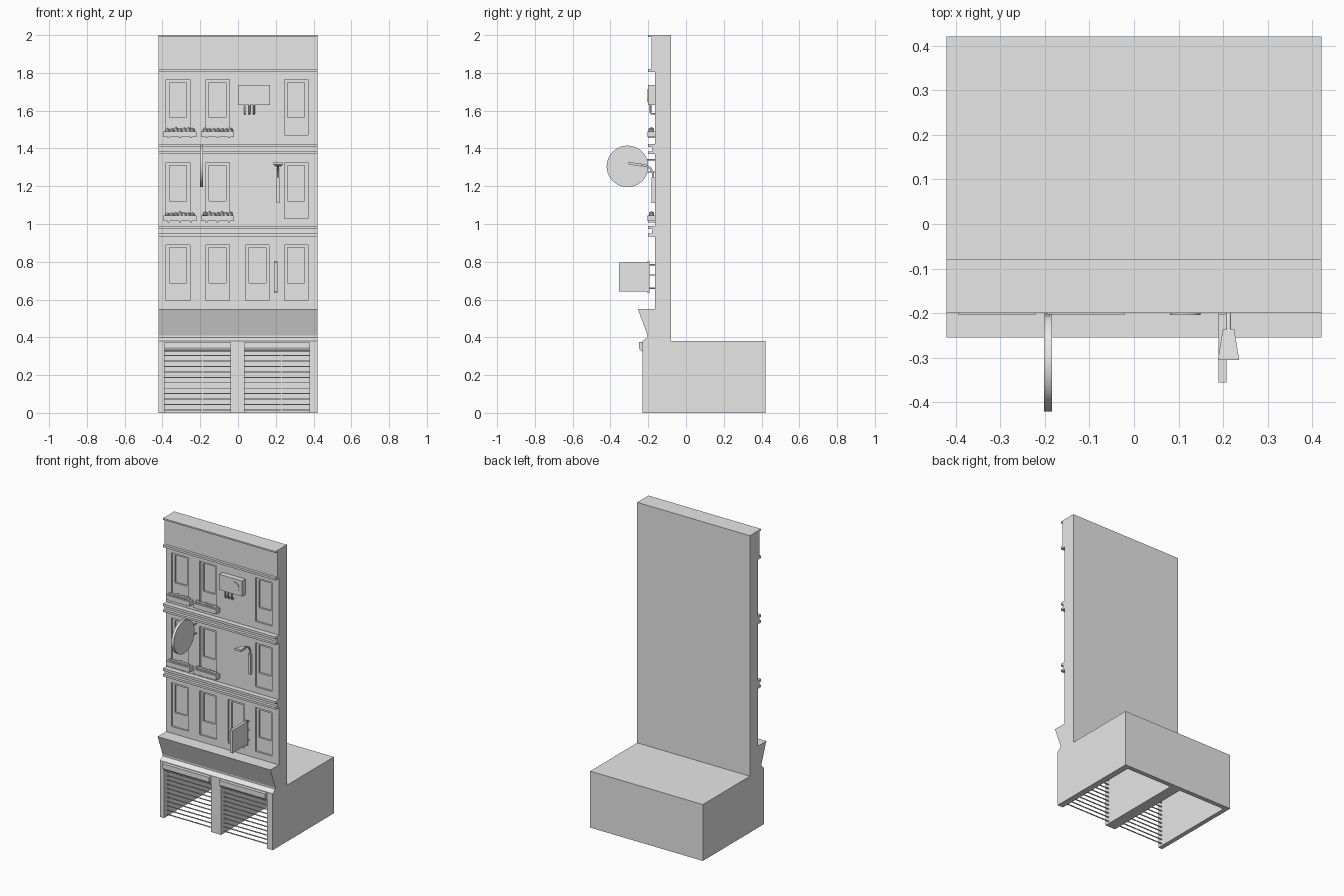
import bpy, bmesh, math, random
from mathutils import Matrix, Vector

random.seed(4)
if "Cube" in bpy.data.objects:
    bpy.data.objects.remove(bpy.data.objects["Cube"])

grey = bpy.data.materials.new("plain_grey")
grey.use_nodes = True
grey.diffuse_color = (0.8, 0.8, 0.8, 1)
grey.node_tree.nodes["Principled BSDF"].inputs["Base Color"].default_value = (0.8, 0.8, 0.8, 1)


def finish(name, bm):
    bmesh.ops.recalc_face_normals(bm, faces=bm.faces)
    mesh = bpy.data.meshes.new(name)
    bm.to_mesh(mesh)
    bm.free()
    mesh.materials.append(grey)
    ob = bpy.data.objects.new(name, mesh)
    bpy.context.collection.objects.link(ob)
    return ob


def add_box(bm, x, y, z):
    """Box from (min, max) ranges."""
    size = Matrix.Diagonal((x[1] - x[0], y[1] - y[0], z[1] - z[0], 1))
    mid = Matrix.Translation([sum(r) / 2 for r in (x, y, z)])
    bmesh.ops.create_cube(bm, size=1, matrix=mid @ size)


def boxes(name, items):
    bm = bmesh.new()
    for item in items:
        add_box(bm, *item)
    return finish(name, bm)


def extrude_x(name, profile, x0, x1):
    """Closed (y, z) profile swept along x."""
    bm = bmesh.new()
    face = bm.faces.new([bm.verts.new((x0, y, z)) for y, z in profile])
    out = bmesh.ops.extrude_face_region(bm, geom=[face])["geom"]
    bmesh.ops.translate(bm, vec=(x1 - x0, 0, 0),
                        verts=[v for v in out if isinstance(v, bmesh.types.BMVert)])
    return finish(name, bm)


def rod(name, points, radius):
    curve = bpy.data.curves.new(name, "CURVE")
    curve.dimensions = "3D"
    curve.bevel_depth = radius
    curve.bevel_resolution = 1
    curve.use_fill_caps = True
    line = curve.splines.new("POLY")
    line.points.add(len(points) - 1)
    for p, co in zip(line.points, points):
        p.co = (*co, 1)
    curve.materials.append(grey)
    ob = bpy.data.objects.new(name, curve)
    bpy.context.collection.objects.link(ob)
    return ob


def cylinder(name, radius, depth, axis, centre, sides=32):
    bm = bmesh.new()
    turn = Matrix.Rotation(math.pi / 2, 4, axis)
    bmesh.ops.create_cone(bm, cap_ends=True, segments=sides, radius1=radius, radius2=radius,
                          depth=depth, matrix=Matrix.Translation(centre) @ turn)
    ob = finish(name, bm)
    smooth(ob)
    return ob


def smooth(ob):
    bpy.ops.object.select_all(action="DESELECT")
    ob.select_set(True)
    bpy.context.view_layer.objects.active = ob
    bpy.ops.object.shade_smooth_by_angle()


def cut(ob, items):
    """Subtract boxes from an object."""
    cutter = boxes("cutter", items)
    cutter.hide_render = True
    mod = ob.modifiers.new("openings", "BOOLEAN")
    mod.object = cutter
    mod.solver = "EXACT"
    bpy.context.view_layer.objects.active = ob
    bpy.ops.object.modifier_apply(modifier=mod.name)
    bpy.data.objects.remove(cutter)


W = 0.42        # half width of the building
FRONT = -0.165  # facade plane
EDGE = -0.2     # front of the mouldings

# Ground floor block, hollowed into two bays
bays = [(-0.39, -0.04), (0.035, 0.378)]
ground_floor = boxes("ground_floor", [((-W, W), (-0.23, W), (0, 0.38))])
cut(ground_floor, [(bay, (-0.3, 0.39), (-0.1, 0.345)) for bay in bays])

# Tall facade slab with recessed windows
facade = boxes("facade", [((-W, W), (FRONT, -0.08), (0.38, 2))])
columns = [-0.3175, -0.1075, 0.1025, 0.3075]
rows = {0.595: (0, 1, 2, 3), 1.03: (0, 1, 3), 1.47: (0, 1, 3)}
windows = [(columns[c], z) for z, used in rows.items() for c in used]
cut(facade, [((x - 0.0625, x + 0.0625), (-0.3, FRONT + 0.012), (z, z + 0.295)) for x, z in windows])
cut(facade, [((x - 0.045, x + 0.045), (-0.3, FRONT + 0.024), (z + 0.093, z + 0.28)) for x, z in windows])

# Parapet and its edge strips
boxes("parapet_panel", [((-W, W), (-0.182, FRONT), (1.82, 1.99))])
boxes("parapet_strips", [((-W, W), (EDGE, FRONT), z) for z in ((1.99, 2), (1.805, 1.82))])

# Double mouldings between floors
for name, z in (("lower_moulding", 0.935), ("upper_moulding", 1.37)):
    boxes(name, [((-W, W), (EDGE, FRONT), (z, z + 0.014)),
                 ((-W, W), (-0.18, FRONT), (z + 0.014, z + 0.038)),
                 ((-W, W), (EDGE, FRONT), (z + 0.038, z + 0.054))])

# Slanted fascia above the bays
extrude_x("fascia", [(FRONT, 0.55), (-0.255, 0.55), (-0.203, 0.41),
                     (-0.203, 0.4), (-0.23, 0.38), (FRONT, 0.38)], -W, W)

# Shutter housings and open slatted shutters with a wicket door
for side, (a, b) in zip(("right", "left"), bays):
    extrude_x(side + "_shutter_housing",
              [(-0.2, 0.378), (-0.25, 0.375), (-0.25, 0.345), (-0.243, 0.333),
               (-0.23, 0.325), (-0.2, 0.325)], a, b)
    door = b - 0.148
    slats = []
    for i in range(11):
        z = 0.012 + 0.029 * i
        for span in ((a, door - 0.002), (door + 0.002, b)):
            slats.append((span, (-0.203, -0.197), (z, z + 0.005)))
    boxes(side + "_shutter_slats", slats)

# Planters with leafy lumps
for z in (1.01, 1.455):
    for x in (-0.3075, -0.1075):
        boxes("planter", [((x - 0.0875, x + 0.0875), (EDGE - 0.003, FRONT), (z + 0.005, z + 0.036))]
              + [((x + s - 0.005, x + s + 0.005), (EDGE, FRONT), (z - 0.001, z + 0.005))
                 for s in (-0.06, 0, 0.06)])
        bm = bmesh.new()
        for i in range(7):
            r = random.uniform(0.013, 0.017)
            at = Matrix.Translation((x - 0.066 + 0.022 * i, -0.183, z + 0.037 + random.uniform(0, 0.006)))
            bmesh.ops.create_icosphere(bm, subdivisions=1, radius=r, matrix=at)
        finish("planter_leaves", bm)

# Air conditioner with fan ring and pipes
boxes("air_conditioner", [((0, 0.17), (EDGE, FRONT), (1.63, 1.735))])
cylinder("fan_cover", 0.034, 0.006, "X", (0.115, EDGE - 0.001, 1.68))
for x in (0.036, 0.06, 0.084):
    rod("air_pipe", [(x, -0.188, 1.632), (x, -0.188, 1.59), (x, -0.182, 1.583), (x, -0.16, 1.583)], 0.005)

# Round hanging sign on two brackets
cylinder("round_sign", 0.11, 0.018, "Y", (-0.193, -0.31, 1.305), 40)
for z in (1.34, 1.275):
    rod("round_sign_bracket", [(-0.193, FRONT, z), (-0.193, -0.215, z)], 0.004)

# Square hanging sign on a wall post
boxes("square_sign", [((0.19, 0.208), (-0.355, -0.2), (0.643, 0.797))])
boxes("square_sign_post", [((0.19, 0.208), (-0.203, -0.193), (0.635, 0.805))])
for z in (0.785, 0.73, 0.66):
    rod("square_sign_bracket", [(0.199, FRONT + 0.02, z), (0.199, -0.195, z)], 0.004)

# Street lamp: wall plate, bent arm and flared head
boxes("lamp_plate", [((0.203, 0.221), (-0.182, FRONT), (1.11, 1.245))])
rod("lamp_arm", [(0.212, -0.175, 1.13), (0.212, -0.175, 1.27), (0.212, -0.188, 1.295),
                 (0.212, -0.21, 1.308), (0.212, -0.24, 1.313)], 0.006)
bm = bmesh.new()
bmesh.ops.create_cube(bm, size=1)
for v in bm.verts:
    far = v.co.y < 0
    v.co = Vector((0.212 + v.co.x * (0.048 if far else 0.025),
                   -0.305 if far else -0.235,
                   (1.321 if far else 1.312) + v.co.z * (0.013 if far else 0.016)))
finish("lamp_head", bm)
